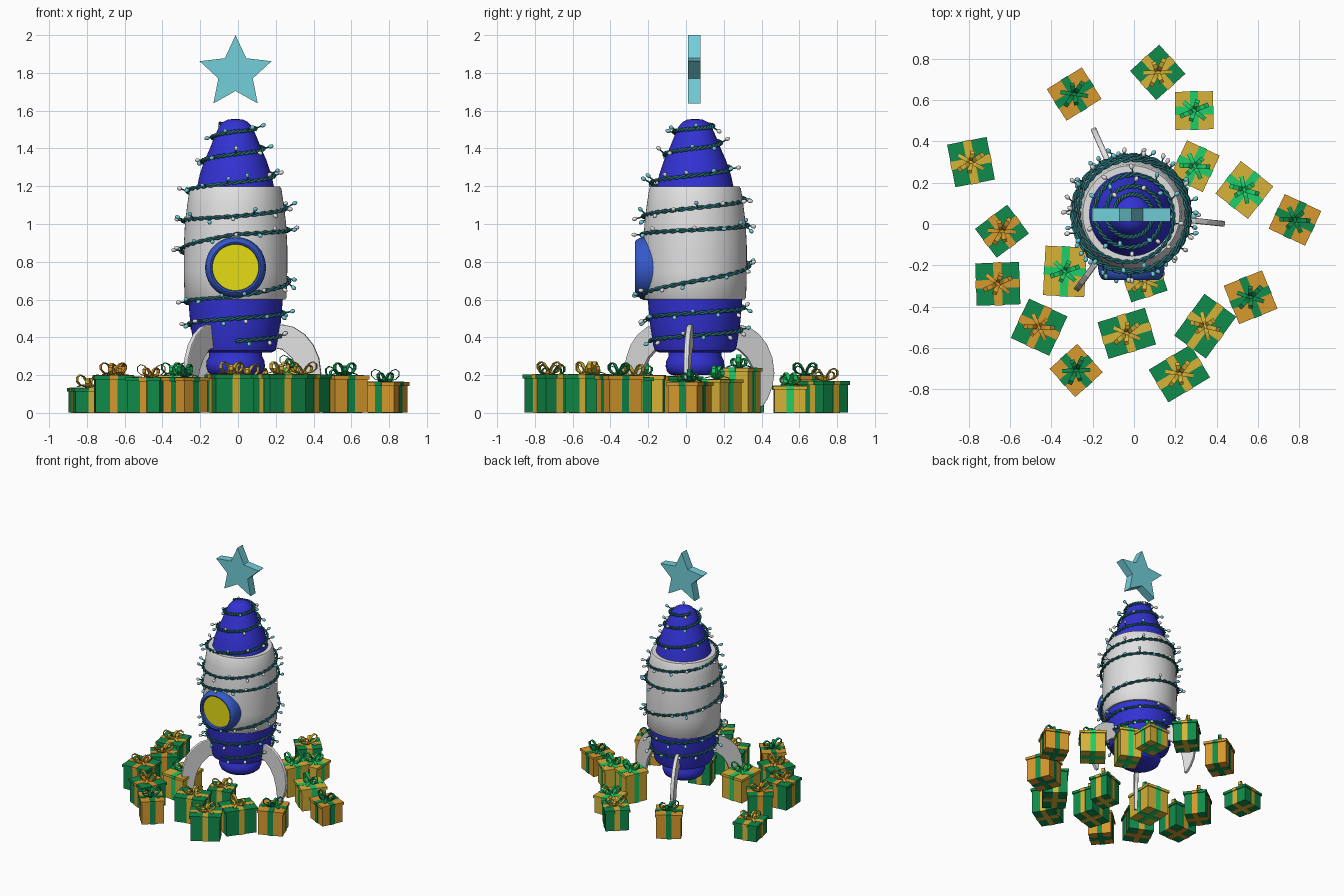
import bpy, bmesh, math, random
from mathutils import Vector, Matrix

if "Cube" in bpy.data.objects:
    bpy.data.objects.remove(bpy.data.objects["Cube"])

random.seed(4)
AX, AY = -0.013, 0.048          # rocket axis
COLORS = {
    "blue": (0.032, 0.032, 0.66), "ring_blue": (0.035, 0.1, 0.6), "white": (0.75, 0.75, 0.75),
    "yellow": (0.78, 0.72, 0.007), "teal": (0.17, 0.62, 0.7), "wire_teal": (0.021, 0.17, 0.19),
    "orange": (0.68, 0.32, 0.026), "gold": (0.68, 0.45, 0.038),
    "green": (0.005, 0.26, 0.07), "bright_green": (0.013, 0.62, 0.14)}
MATS = {}
for n, c in COLORS.items():
    MATS[n] = bpy.data.materials.new(n)
    MATS[n].diffuse_color = (*c, 1)


def add(name, bm, mats, smooth=False):
    bmesh.ops.recalc_face_normals(bm, faces=bm.faces)
    me = bpy.data.meshes.new(name)
    bm.to_mesh(me)
    bm.free()
    for m in mats:
        me.materials.append(MATS[m])
    ob = bpy.data.objects.new(name, me)
    bpy.context.collection.objects.link(ob)
    if smooth:
        bpy.ops.object.select_all(action='DESELECT')
        ob.select_set(True)
        bpy.context.view_layer.objects.active = ob
        bpy.ops.object.shade_smooth_by_angle(angle=math.radians(40))
    return ob


def lathe(name, profile, mat, matrix, seg=64):
    bm = bmesh.new()
    vs = [bm.verts.new((r, 0, z)) for r, z in profile]
    es = [bm.edges.new(p) for p in zip(vs, vs[1:])]
    bmesh.ops.spin(bm, geom=vs + es, cent=(0, 0, 0), axis=(0, 0, 1), angle=math.tau, steps=seg)
    bmesh.ops.remove_doubles(bm, verts=bm.verts, dist=1e-5)
    bmesh.ops.transform(bm, matrix=matrix, verts=bm.verts)
    return add(name, bm, [mat], True)


def prism(name, pts, thick, mat, matrix):
    bm = bmesh.new()
    f = bm.faces.new([bm.verts.new((x, -thick / 2, z)) for x, z in pts])
    ext = bmesh.ops.extrude_face_region(bm, geom=[f])
    bmesh.ops.translate(bm, vec=(0, thick, 0), verts=[v for v in ext["geom"] if isinstance(v, bmesh.types.BMVert)])
    bmesh.ops.transform(bm, matrix=matrix, verts=bm.verts)
    return add(name, bm, [mat])


# Rocket body
axis = Matrix.Translation((AX, AY, 0))
lathe("nozzle", [(0, 0.2), (0.125, 0.2), (0.145, 0.215), (0.156, 0.245), (0.153, 0.275),
                 (0.14, 0.3), (0.14, 0.34), (0, 0.34)], "blue", axis)
lathe("lower_hull", [(0, 0.32), (0.19, 0.32), (0.212, 0.33), (0.221, 0.355), (0.24, 0.48),
                     (0.251, 0.61), (0, 0.61)], "blue", axis)
HULL = [(0.262, 0.6), (0.27, 0.61), (0.274, 0.75), (0.274, 0.88), (0.268, 1.0), (0.256, 1.1),
        (0.243, 1.185), (0.235, 1.198)]
lathe("middle_hull", [(0, 0.6)] + HULL + [(0, 1.2)], "white", axis)
NOSE = [(0.205, 1.19), (0.19, 1.26), (0.165, 1.335), (0.136, 1.4), (0.11, 1.465), (0.088, 1.515),
        (0.066, 1.54), (0.04, 1.553)]
lathe("nose_cone", NOSE + [(0, 1.557)], "blue", axis)

# Porthole
port = Matrix.Translation((AX, 0, 0.77)) @ Matrix.Rotation(math.pi / 2, 4, 'X')
lathe("porthole_ring", [(0.161, 0.1), (0.161, 0.215), (0.156, 0.245), (0.146, 0.263), (0.134, 0.271),
                        (0.125, 0.267), (0.121, 0.24), (0.121, 0.2)], "ring_blue", port)
lathe("porthole_glass", [(0, 0.248), (0.124, 0.248), (0.124, 0.24), (0, 0.24)], "yellow", port)

# Three curved fins
FIN = [(0.19, 0.455), (0.25, 0.468), (0.31, 0.455), (0.37, 0.415), (0.415, 0.36), (0.445, 0.29), (0.456, 0.21),
       (0.445, 0.14), (0.42, 0.08), (0.39, 0.035), (0.37, 0.03), (0.365, 0.09), (0.355, 0.16),
       (0.335, 0.23), (0.3, 0.29), (0.25, 0.335), (0.19, 0.345)]
for i in range(3):
    fin = prism(f"fin_{i + 1}", FIN, 0.028, "white",
                axis @ Matrix.Rotation(math.radians(-6 + 120 * i), 4, 'Z'))
    b = fin.modifiers.new("soft_edge", 'BEVEL')
    b.width, b.segments = 0.006, 2

# Star topper
star = [((0.2, 0.096)[k % 2] * math.sin(k * math.pi / 5), (0.2, 0.096)[k % 2] * math.cos(k * math.pi / 5))
        for k in range(10)]
prism("star", star, 0.066, "teal", Matrix.Translation((AX, 0.044, 1.8)))

# Garland: two twisted wires climbing round the hull
SKIN = [(0.215, 0.33), (0.222, 0.355), (0.251, 0.585)] + HULL + NOSE[1:]
TURNS = [0.38, 0.5, 0.615, 0.945, 1.04, 1.22, 1.37, 1.49, 1.55]


def lerp_list(xs, ys, x):
    for (x0, y0), (x1, y1) in zip(zip(xs, ys), zip(xs[1:], ys[1:])):
        if x <= x1:
            return y0 + (y1 - y0) * max(0, x - x0) / (x1 - x0)
    return ys[-1]


def garland(t, off=0.012):
    z = lerp_list(list(range(len(TURNS))), TURNS, t)
    r = lerp_list([p[1] for p in SKIN], [p[0] for p in SKIN], z) + off
    a = math.tau * t - math.pi / 2
    return Vector((AX + r * math.cos(a), AY + r * math.sin(a), z))


END, N = 7.7, 1100
for w in range(2):
    cu = bpy.data.curves.new(f"garland_wire_{w + 1}", 'CURVE')
    cu.dimensions, cu.bevel_depth, cu.bevel_resolution = '3D', 0.006, 1
    sp = cu.splines.new('POLY')
    sp.points.add(N)
    for k in range(N + 1):
        ph = k * 0.75 + w * math.pi
        p = garland(END * k / N, 0.012 + 0.006 * math.cos(ph)) + Vector((0, 0, 0.006 * math.sin(ph)))
        sp.points[k].co = (*p, 1)
    cu.materials.append(MATS["wire_teal"])
    ob = bpy.data.objects.new(cu.name, cu)
    bpy.context.collection.objects.link(ob)
    bpy.ops.object.select_all(action='DESELECT')
    ob.select_set(True)
    bpy.context.view_layer.objects.active = ob
    bpy.ops.object.convert(target='MESH')

# Garland bulbs on short stalks
bm = bmesh.new()
t = 0.05
while t < END:
    p = garland(t)
    out = Vector((p.x - AX, p.y - AY, 0)).normalized()
    side = Vector((-out.y, out.x, 0))
    d = (out + side * random.uniform(-0.7, 0.7) + Vector((0, 0, random.uniform(-0.9, 1.0)))).normalized()
    rot = d.to_track_quat('Z', 'Y').to_matrix().to_4x4()
    ln = random.uniform(0.025, 0.045)
    bmesh.ops.create_cone(bm, segments=6, radius1=0.004, radius2=0.004, depth=ln,
                          matrix=Matrix.Translation(p + d * ln / 2) @ rot)
    n = len(bm.faces)
    bmesh.ops.create_icosphere(bm, subdivisions=2, radius=0.011, matrix=Matrix.Translation(p + d * (ln + 0.006))
                               @ rot @ Matrix.Diagonal((1, 1, 1.35, 1)))
    bm.faces.ensure_lookup_table()
    m = random.choice((1, 2))
    for f in bm.faces[n:]:
        f.material_index = m
    z_r = (p.x - AX) ** 2 + (p.y - AY) ** 2
    t += 0.0185 / max(0.1, math.sqrt(z_r))
add("garland_bulbs", bm, ["wire_teal", "teal", "white"], True)

# Presents: x, y, width, depth, height, turn in degrees, box colour, ribbon colour
PRESENTS = [
    (-0.29, 0.63, 0.2, 0.18, 0.2, 32, "orange", "green"), (0.115, 0.735, 0.19, 0.19, 0.17, 42, "green", "gold"),
    (0.292, 0.55, 0.184, 0.184, 0.145, 1, "gold", "bright_green"),
    (0.295, 0.28, 0.175, 0.195, 0.24, -25, "gold", "bright_green"),
    (0.535, 0.165, 0.2, 0.2, 0.18, -38, "gold", "bright_green"),
    (0.78, 0.02, 0.195, 0.185, 0.165, -25, "orange", "green"),
    (-0.79, 0.3, 0.195, 0.21, 0.135, 11, "green", "gold"), (-0.64, -0.035, 0.195, 0.175, 0.195, 37, "green", "orange"),
    (-0.66, -0.29, 0.212, 0.205, 0.2, 2, "green", "orange"),
    (-0.335, -0.23, 0.2, 0.24, 0.2, -3, "gold", "bright_green"),
    (0.05, -0.275, 0.185, 0.16, 0.19, 18, "green", "gold"), (-0.46, -0.5, 0.205, 0.21, 0.19, -25, "green", "orange"),
    (-0.035, -0.53, 0.24, 0.185, 0.205, 17, "green", "gold"), (0.345, -0.495, 0.19, 0.25, 0.205, -36, "green", "gold"),
    (0.565, -0.355, 0.2, 0.2, 0.2, 22, "orange", "green"), (-0.28, -0.71, 0.18, 0.185, 0.19, 42, "orange", "green"),
    (0.22, -0.725, 0.235, 0.185, 0.205, 31, "green", "gold")]
LOOP = [(0.004, 0), (0.014, 0.03), (0.03, 0.052), (0.05, 0.06), (0.066, 0.048), (0.066, 0.028),
        (0.05, 0.012), (0.028, 0.005), (0.004, 0)]
TAIL = [(0, 0.004), (0.025, 0.014), (0.05, 0.009), (0.068, 0.003)]


def box(bm, w, d, z0, z1, mat):
    n = len(bm.faces)
    bmesh.ops.create_cube(bm, size=1, matrix=Matrix.Translation((0, 0, (z0 + z1) / 2))
                          @ Matrix.Diagonal((w, d, z1 - z0, 1)))
    bm.faces.ensure_lookup_table()
    for f in bm.faces[n:]:
        f.material_index = mat


def strip(bm, path, ang, scale, width):
    rot = Matrix.Rotation(ang, 3, 'Z')
    rows = [[bm.verts.new(rot @ Vector((u * scale, s * width / 2, z * scale))) for s in (-1, 1)] for u, z in path]
    for a, b in zip(rows, rows[1:]):
        bm.faces.new((a[0], a[1], b[1], b[0]))


for i, (x, y, w, d, h, turn, col, rib) in enumerate(PRESENTS, 1):
    place = Matrix.Translation((x, y, 0)) @ Matrix.Rotation(math.radians(turn), 4, 'Z')
    bm = bmesh.new()
    lid, rw, e = h - 0.022, 0.04, 0.004
    box(bm, w - 0.016, d - 0.016, 0.002, lid, 0)
    box(bm, w, d, lid, h - 0.002, 0)
    for k, (a, b) in enumerate(((rw, d), (w, rw))):
        ea, eb = (0, e) if k == 0 else (e, 0)
        box(bm, a - 4 * ea + ea * 1, b - 0.016 + eb, 0, lid, 1) if k == 0 else \
            box(bm, a - 0.016 + ea, b, 0, lid, 1)
        box(bm, a + ea, b + eb, lid - 0.001, h, 1)
    bmesh.ops.transform(bm, matrix=place, verts=bm.verts)
    add(f"present_{i}", bm, [col, rib])
    # bow: two pairs of upright loops and two tails
    bm = bmesh.new()
    box(bm, 0.024, 0.024, 0, 0.016, 0)
    for k in range(2):
        strip(bm, LOOP, math.radians(22) + k * math.pi, 1.1, 0.022)
        strip(bm, LOOP, math.radians(70) + k * math.pi, 0.8, 0.022)
        strip(bm, TAIL, math.radians(-40) + k * math.pi, 1.0, 0.02)
    bmesh.ops.transform(bm, matrix=place @ Matrix.Translation((0, 0, h)), verts=bm.verts)
    bow = add(f"bow_{i}", bm, [rib])
    s = bow.modifiers.new("thickness", 'SOLIDIFY')
    s.thickness, s.offset = 0.004, 0

for m in bpy.data.materials:
    if m.users and not m.is_grease_pencil:
        m.use_nodes = True
        m.node_tree.nodes["Principled BSDF"].inputs["Base Color"].default_value = m.diffuse_color
